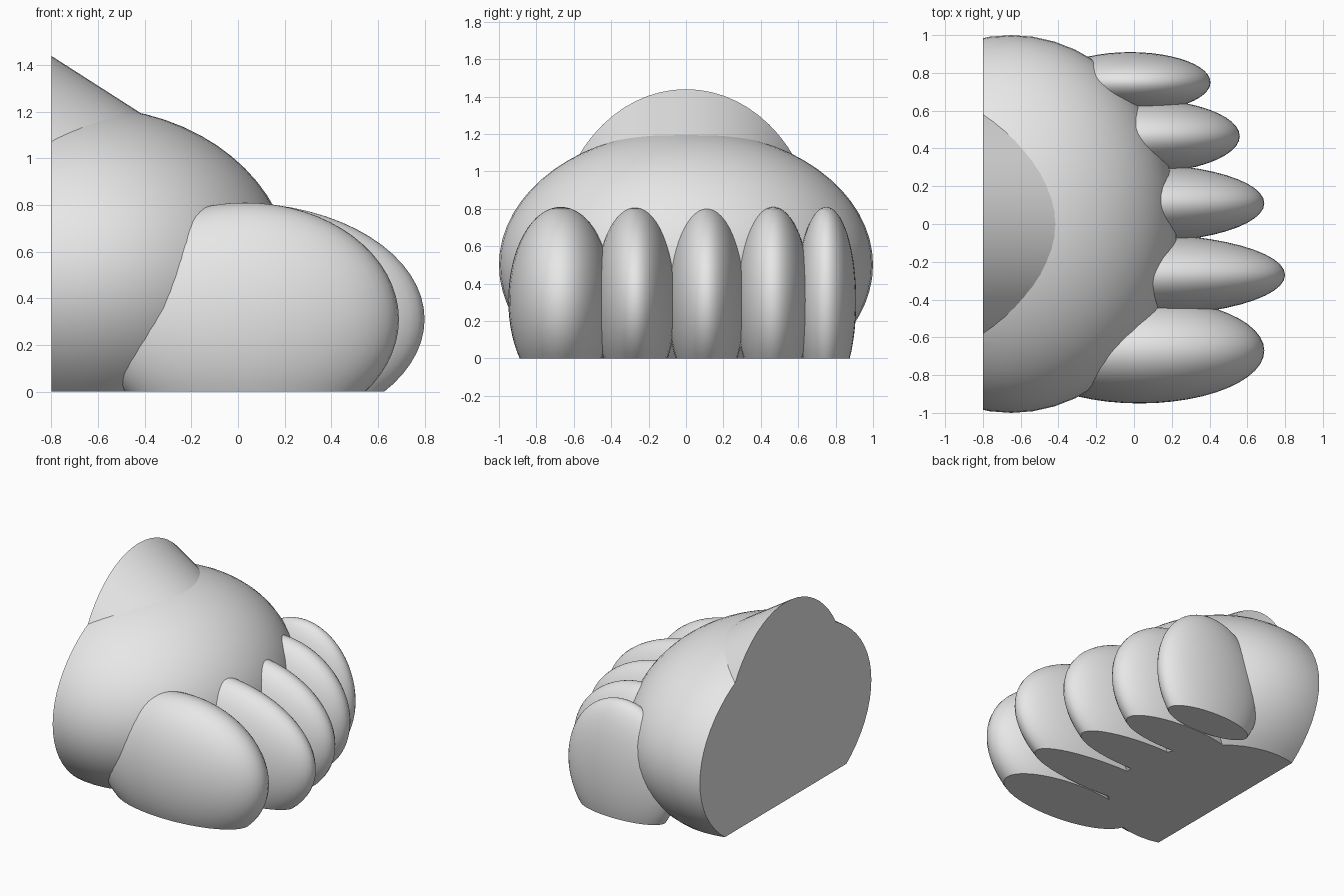
import bpy, bmesh, math
from mathutils import Matrix, Vector

cube = bpy.data.objects.get("Cube")
if cube:
    bpy.data.objects.remove(cube, do_unlink=True)

BACK_X = -0.8

grey = bpy.data.materials.new("plain grey")
grey.use_nodes = True
grey.diffuse_color = (0.8, 0.8, 0.8, 1)
grey.node_tree.nodes["Principled BSDF"].inputs["Base Color"].default_value = (0.8, 0.8, 0.8, 1)


def trim(bm, point, normal):
    """Cut away everything beyond a plane and cap the opening."""
    geom = bm.verts[:] + bm.edges[:] + bm.faces[:]
    cut = bmesh.ops.bisect_plane(bm, geom=geom, plane_co=point, plane_no=normal,
                                 clear_outer=True)["geom_cut"]
    edges = [e for e in cut if isinstance(e, bmesh.types.BMEdge)]
    if edges:
        bmesh.ops.edgeloop_fill(bm, edges=edges)


def finish(name, bm):
    trim(bm, (0, 0, 0), (0, 0, -1))
    trim(bm, (BACK_X, 0, 0), (-1, 0, 0))
    bmesh.ops.recalc_face_normals(bm, faces=bm.faces[:])
    mesh = bpy.data.meshes.new(name)
    bm.to_mesh(mesh)
    bm.free()
    mesh.materials.append(grey)
    obj = bpy.data.objects.new(name, mesh)
    bpy.context.collection.objects.link(obj)
    bpy.ops.object.select_all(action='DESELECT')
    obj.select_set(True)
    bpy.context.view_layer.objects.active = obj
    bpy.ops.object.shade_smooth_by_angle(angle=math.radians(35))
    return obj


def ellipsoid(name, center, radii):
    bm = bmesh.new()
    matrix = Matrix.Translation(center) @ Matrix.Diagonal((*radii, 1))
    bmesh.ops.create_uvsphere(bm, u_segments=48, v_segments=32, radius=1, matrix=matrix)
    return finish(name, bm)


# Rounded main mass of the foot
ellipsoid("foot_body", (-0.65, 0, 0.5), (0.88, 1.0, 0.72))

# Sloping ankle, running down into the foot
top, end = Vector((-1.6, 0, 1.12)), Vector((-0.42, 0, 0.365))
axis = end - top
bm = bmesh.new()
bmesh.ops.create_cone(bm, cap_ends=True, segments=64, radius1=0.7, radius2=0.7,
                      depth=axis.length,
                      matrix=Matrix.Translation((top + end) / 2)
                      @ axis.to_track_quat('Z', 'Y').to_matrix().to_4x4())
finish("ankle", bm)

# Five toes: centre x, centre y, length radius, width radius
toes = {
    "big_toe": (0.03, -0.67, 0.66, 0.28),
    "second_toe": (0.0, -0.27, 0.80, 0.22),
    "middle_toe": (0.0, 0.11, 0.69, 0.21),
    "fourth_toe": (0.0, 0.465, 0.56, 0.20),
    "little_toe": (-0.02, 0.75, 0.425, 0.16),
}
for name, (x, y, length, width) in toes.items():
    ellipsoid(name, (x, y, 0.31), (length, width, 0.5))
